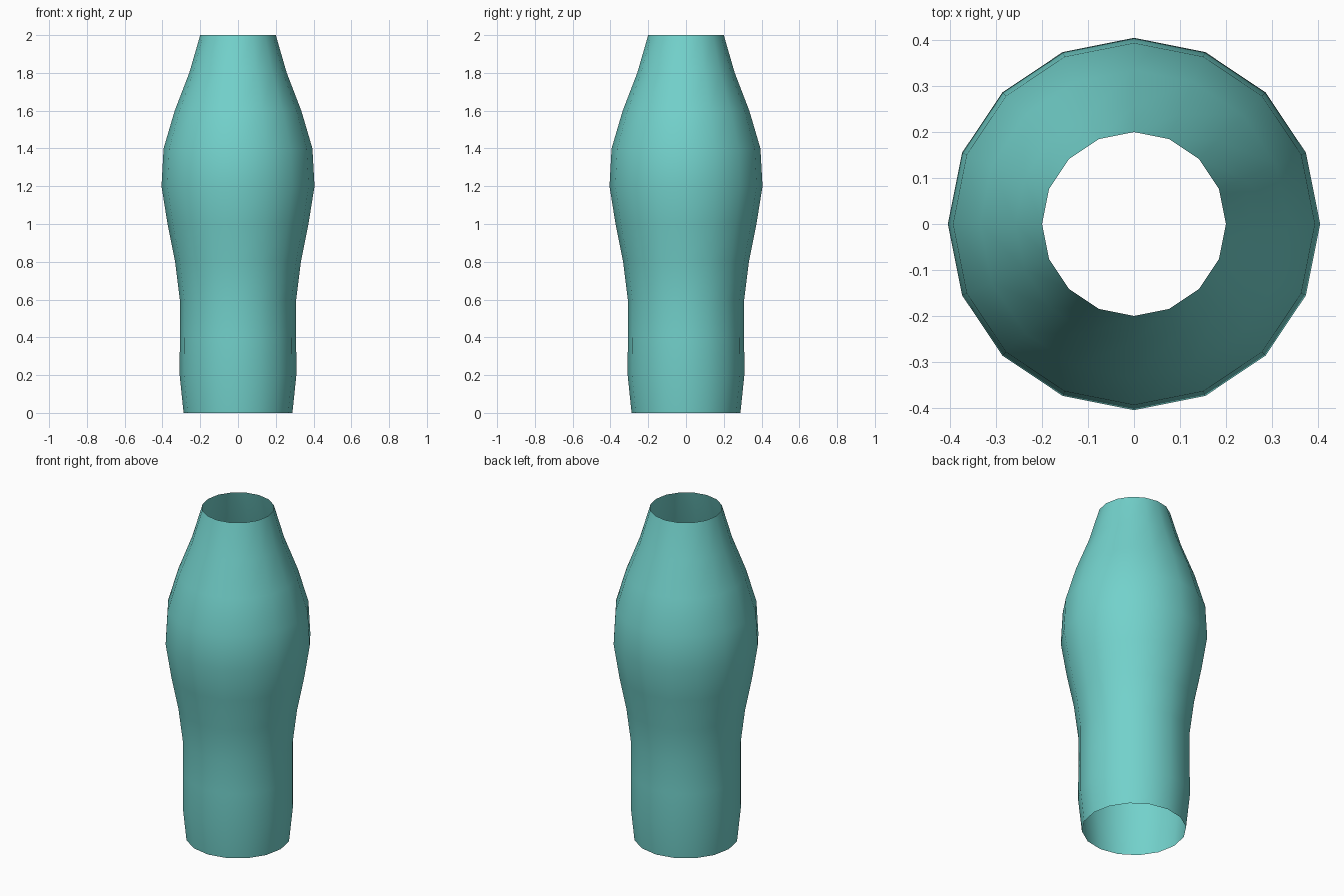
import bpy, bmesh
from math import cos, sin, tau

if "Cube" in bpy.data.objects:
    bpy.data.objects.remove(bpy.data.objects["Cube"])

SIDES = 16
# radius at evenly spaced heights, bottom to top
RADII = [0.288, 0.309, 0.308, 0.308, 0.333, 0.373, 0.405, 0.394, 0.335, 0.258, 0.2]
STEP = 2 / (len(RADII) - 1)

# open single-walled vase body, lathed ring by ring
bm = bmesh.new()
rings = [[bm.verts.new((r * cos(tau * i / SIDES), r * sin(tau * i / SIDES), k * STEP))
          for i in range(SIDES)] for k, r in enumerate(RADII)]
for low, high in zip(rings, rings[1:]):
    for i in range(SIDES):
        j = (i + 1) % SIDES
        bm.faces.new((low[i], low[j], high[j], high[i])).smooth = True

mesh = bpy.data.meshes.new("vase_body")
bm.to_mesh(mesh)
bm.free()
body = bpy.data.objects.new("vase_body", mesh)
bpy.context.collection.objects.link(body)

# turquoise glaze
glaze = bpy.data.materials.new("turquoise")
glaze.diffuse_color = (0.17, 0.64, 0.60, 1)
glaze.use_nodes = True
glaze.node_tree.nodes["Principled BSDF"].inputs["Base Color"].default_value = glaze.diffuse_color
mesh.materials.append(glaze)
